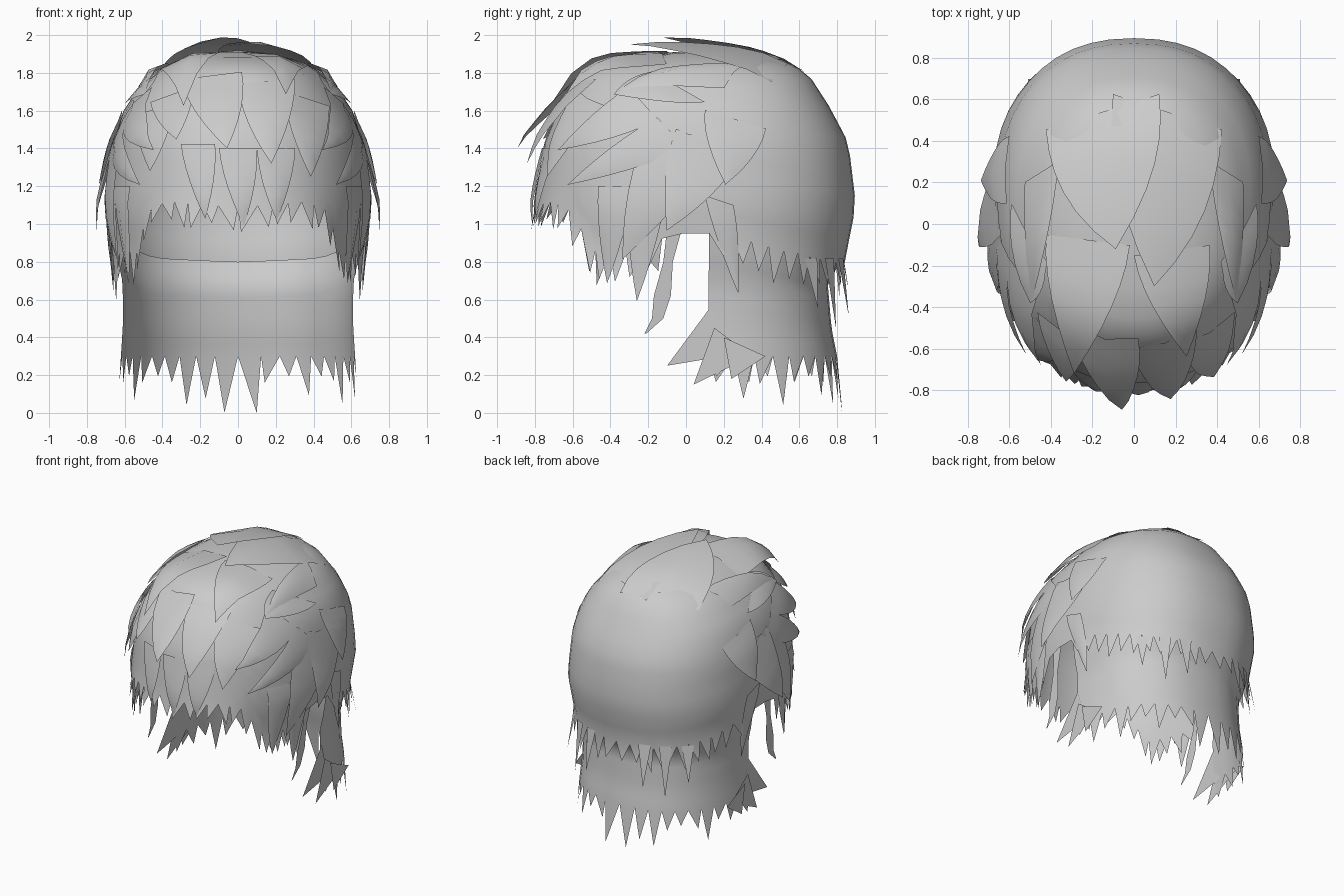
import bpy, bmesh, math, random
from mathutils import Vector

if "Cube" in bpy.data.objects:
    bpy.data.objects.remove(bpy.data.objects["Cube"])

random.seed(4)
CENTRE = Vector((0, 0.1, 1.1))
POWER = 2.3
TOP = 1.92

hair = bpy.data.materials.new("hair_grey")
hair.diffuse_color = (0.6, 0.6, 0.6, 1)
hair.use_nodes = True
hair.node_tree.nodes["Principled BSDF"].inputs["Base Color"].default_value = hair.diffuse_color

# Head rows: height, half width, front y, back y
CAP = [(1.92, 0.0, 0.1, 0.1), (1.90, 0.2, -0.22, 0.42), (1.86, 0.34, -0.44, 0.54),
       (1.79, 0.46, -0.56, 0.65), (1.62, 0.6, -0.67, 0.76), (1.43, 0.66, -0.75, 0.86),
       (1.1, 0.69, -0.8, 0.9), (0.8, 0.65, -0.78, 0.84), (0.0, 0.62, -0.7, 0.8)]
CURTAIN = [(0.95, 0.655, -0.7, 0.85), (0.8, 0.635, -0.7, 0.82), (0.69, 0.61, -0.7, 0.75),
           (0.45, 0.61, -0.7, 0.77), (0.3, 0.62, -0.7, 0.8), (0.0, 0.64, -0.7, 0.83)]


def ramp(table, v):
    """Linear interpolation over rows sorted by falling first value."""
    if v >= table[0][0]:
        return table[0][1:]
    for a, b in zip(table, table[1:]):
        if v >= b[0]:
            t = (a[0] - v) / (a[0] - b[0])
            return tuple(p + (q - p) * t for p, q in zip(a[1:], b[1:]))
    return table[-1][1:]


def push(p, lift):
    return p + (p - CENTRE).normalized() * lift


def surf(table, deg, z, lift=0.0):
    """Point at an angle (0 = front, 90 = +x) and height."""
    w, yf, yb = ramp(table, z)
    s, c = math.sin(math.radians(deg)), math.cos(math.radians(deg))
    e = 2 / POWER
    x = math.copysign(abs(s) ** e, s) * w
    y = 0.1 - abs(c) ** e * (0.1 - yf) if c > 0 else 0.1 + abs(c) ** e * (yb - 0.1)
    return push(Vector((x, y, z)), lift)


def inside(p):
    if p.z >= TOP:
        return False
    w, yf, yb = ramp(CAP, p.z)
    ry = 0.1 - yf if p.y < 0.1 else yb - 0.1
    return (abs(p.x) / w) ** POWER + (abs(p.y - 0.1) / ry) ** POWER < 1


def project(view, u, v):
    """Drop a front, side or top position onto the head."""
    make = {"front": lambda d: Vector((u, 0.1 - d, v)),
            "side": lambda d: Vector((d, u, v)),
            "top": lambda d: Vector((u, v, 1.1 + d))}[view]
    lo, hi = 0.0, 1.2
    for _ in range(24):
        m = (lo + hi) / 2
        lo, hi = (m, hi) if inside(make(m)) else (lo, m)
    return make(lo)


def finish(name, verts, faces, angle=50):
    me = bpy.data.meshes.new(name)
    bm = bmesh.new()
    vs = [bm.verts.new(v) for v in verts]
    for f in faces:
        bm.faces.new([vs[i] for i in f])
    bmesh.ops.remove_doubles(bm, verts=bm.verts, dist=0.0005)
    bm.normal_update()
    for f in bm.faces:
        if f.normal.dot(f.calc_center_median() - CENTRE) < 0:
            f.normal_flip()
    bm.to_mesh(me)
    bm.free()
    me.materials.append(hair)
    me.shade_smooth()
    me.set_sharp_from_angle(angle=math.radians(angle))
    ob = bpy.data.objects.new(name, me)
    bpy.context.collection.objects.link(ob)
    return ob


def sheet(name, table, angles, top, hem, tooth, rows, ease, flare):
    """Sheet hanging from top(a) to hem(a) with a pointed tooth per column."""
    verts, faces = [], []
    for a in angles:
        for r in range(rows + 1):
            t = (r / rows) ** ease
            verts.append(surf(table, a, top(a) + (hem(a) - top(a)) * t))
    n = rows + 1
    for i in range(len(angles) - 1):
        for r in range(rows):
            k = i * n + r
            faces.append((k, k + 1, k + n + 1, k + n))
        mid = (angles[i] + angles[i + 1]) / 2
        drop = tooth(mid)
        if drop:
            z = (hem(angles[i]) + hem(angles[i + 1])) / 2 - drop
            verts.append(surf(table, mid + random.uniform(-3, 3), z, flare))
            faces.append((i * n + rows, len(verts) - 1, (i + 1) * n + rows))
    return finish(name, verts, faces)


def lock(name, view, left, right, tip, lift, mirror=False, base=0.008, ridge=0.015, bulge=1.7):
    """Tapering lock of hair between two root points and one tip."""
    l, r, t = Vector(left), Vector(right), Vector(tip)
    verts, faces, n = [], [], 6
    for i in range(n + 1):
        s = i / n
        c = (l + r) / 2 * (1 - s) + t * s
        half = (r - l) / 2 * (1 - s ** bulge)
        for k in (-1, 0, 1):
            p = c + half * k
            up = base + (lift - base) * s ** 1.4 + (ridge * math.sin(math.pi * s) if k == 0 else 0)
            verts.append(push(project(view, p.x, p.y), up))
    for i in range(n):
        for k in (0, 1):
            a = i * 3 + k
            faces.append((a, a + 1, a + 4, a + 3) if i < n - 1 else (a, a + 1, a + 4))
    finish(name, verts, faces)
    if mirror:
        finish(name + "_mirrored", [Vector((-v.x, v.y, v.z)) for v in verts], faces)


# Cap with fringe, side hair, ear gaps and jagged nape edge
def fold(a):
    return abs((a + 180) % 360 - 180)


HEM = [(180, 0.79), (150, 0.8), (120, 0.86), (93, 0.95), (80, 0.95), (72, 0.84),
       (50, 0.86), (42, 1.06), (30, 1.12), (0, 1.09)]


def cap_tooth(a):
    f = fold(a)
    if 81 < f < 92:
        return 0
    return random.uniform(0.1, 0.17) if f > 45 else random.uniform(0.07, 0.14)


cap_angles = [i * 6.5 for i in range(-14, 15)] + [91 + i * 178 / 24 for i in range(1, 25)]
sheet("cap", CAP, cap_angles, lambda a: TOP, lambda a: ramp(HEM, fold(a))[0],
      cap_tooth, 14, 1.6, 0.03)

# Lower back curtain under the cap
CTOP = [(180, 0.8), (140, 0.82), (92, 0.95)]
sheet("back_curtain", CURTAIN, [91 + i * 178 / 20 for i in range(21)],
      lambda a: ramp(CTOP, fold(a))[0], lambda a: 0.3,
      lambda a: 0.3 if fold(a) > 171 else random.uniform(0.1, 0.26), 8, 1.0, 0.0)

# Forward-pointing points on the curtain edges and long strands before the ears
for s, side in ((1, "right"), (-1, "left")):
    for i, (a, b, c) in enumerate((((0.13, 0.56), (0.2, 0.3), (-0.1, 0.25)),
                                   ((0.15, 0.45), (0.35, 0.3), (0.04, 0.15)),
                                   ((0.2, 0.4), (0.42, 0.3), (0.24, 0.18)))):
        pts = [Vector((s * (0.615 + 0.012 * i), y, z)) for y, z in (a, b, c)]
        finish(f"curtain_point_{side}_{i}", pts, [(0, 1, 2)])
    strand = [(-0.1, -0.02, 0.98), (-0.12, -0.07, 0.8), (-0.17, -0.08, 0.62),
              (-0.18, -0.12, 0.5), (-0.22, -0.21, 0.42)]
    pts = [Vector((s * (0.64 - 0.06 * (0.98 - z)), y, z)) for a, b, z in strand for y in (a, b)]
    finish(f"ear_strand_{side}", pts, [(i, i + 1, i + 3, i + 2) for i in range(0, 8, 2)])

# Crown locks sweeping forward over the top
lock("crown_lock_left", "top", (-0.42, 0.45), (0.12, 0.62), (-0.08, -0.1), 0.085, bulge=2.2)
lock("crown_lock_right", "top", (-0.1, 0.62), (0.42, 0.45), (0.09, -0.27), 0.07, bulge=2.2)
lock("crown_side_lock", "top", (0.36, 0.3), (0.52, 0.2), (0.47, -0.35), 0.04, True)
lock("front_crest_lock", "top", (-0.42, -0.05), (-0.02, -0.1), (-0.26, -0.64), 0.1)
lock("front_crest_lock_right", "top", (0.0, -0.15), (0.36, -0.1), (0.24, -0.6), 0.05)

# Forehead locks
for i, (l, r, t, h) in enumerate((((-0.3, 1.76), (0.02, 1.8), (-0.05, 1.36), 0.14),
                                  ((0.0, 1.74), (0.3, 1.76), (0.16, 1.3), 0.09),
                                  ((0.24, 1.7), (0.48, 1.62), (0.36, 1.24), 0.06),
                                  ((-0.46, 1.64), (-0.24, 1.72), (-0.3, 1.42), 0.08),
                                  ((-0.54, 1.58), (-0.34, 1.62), (-0.44, 1.27), 0.05),
                                  ((-0.3, 1.42), (-0.12, 1.42), (-0.17, 1.03), 0.02),
                                  ((0.1, 1.4), (0.3, 1.4), (0.2, 1.02), 0.02),
                                  ((-0.1, 1.4), (0.1, 1.4), (0.03, 0.99), 0.02))):
    lock(f"forehead_lock_{i}", "front", l, r, t, h)

# Side locks: near the temples, then layered towards the ears
for i, (l, r, t, h) in enumerate((((-0.3, 1.72), (-0.15, 1.55), (-0.62, 1.37), 0.07),
                                  ((-0.18, 1.8), (0.1, 1.64), (-0.36, 1.66), 0.04),
                                  ((-0.15, 1.56), (0.0, 1.4), (-0.58, 1.2), 0.06),
                                  ((-0.2, 1.5), (0.2, 1.45), (-0.31, 0.83), 0.05),
                                  ((-0.05, 1.5), (0.28, 1.35), (-0.08, 0.98), 0.085),
                                  ((0.1, 1.6), (0.42, 1.5), (0.2, 1.2), 0.06),
                                  ((-0.3, 1.2), (-0.1, 1.2), (-0.24, 0.62), 0.05),
                                  ((-0.46, 1.2), (-0.28, 1.2), (-0.4, 0.7), 0.03),
                                  ((0.1, 1.15), (0.25, 1.1), (0.27, 0.65), 0.03))):
    lock(f"side_lock_{i}", "side", l, r, t, h, True)

# Loose wisps at the nape
for s, side in ((1, "right"), (-1, "left")):
    for i, (a, z) in enumerate(((150, 0.5), (163, 0.56), (136, 0.6))):
        pts = [surf(CAP, s * (a - 4), 0.82, 0.006), surf(CAP, s * (a + 4), 0.82, 0.006),
               surf(CAP, s * a, z, 0.08)]
        finish(f"nape_wisp_{side}_{i}", pts, [(0, 1, 2)])
